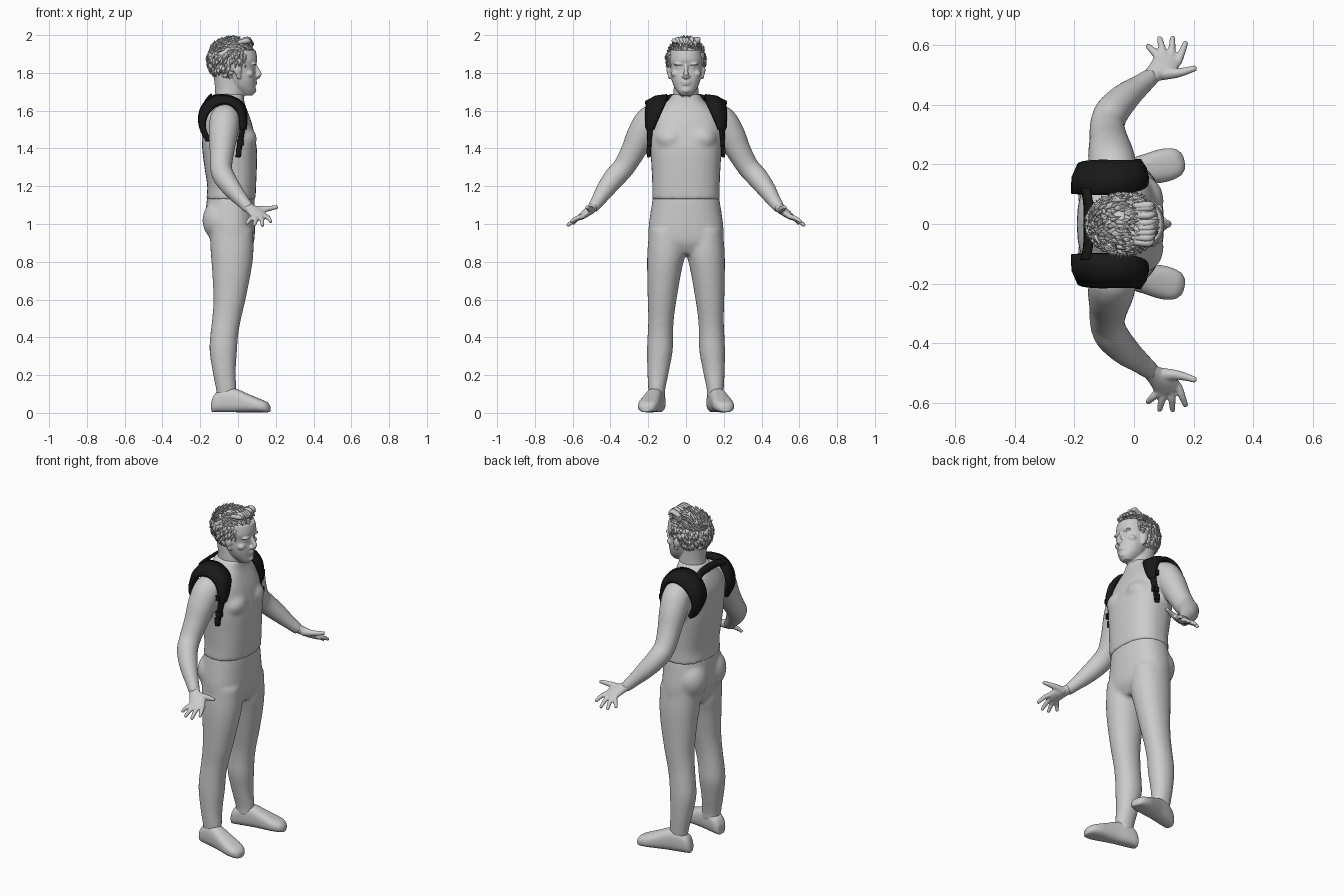
import bpy, bmesh, math, random
from mathutils import Vector, Matrix

if "Cube" in bpy.data.objects:
    bpy.data.objects.remove(bpy.data.objects["Cube"])

random.seed(4)
black = bpy.data.materials.new("black_fabric")
black.diffuse_color = (0.01, 0.01, 0.01, 1)
black.use_nodes = True
black.node_tree.nodes["Principled BSDF"].inputs["Base Color"].default_value = black.diffuse_color


def spline(rows, k=4):
    """Catmull-Rom interpolation of rows of numbers."""
    out = []
    for i in range(len(rows) - 1):
        a, b, c, d = (rows[max(i - 1, 0)], rows[i], rows[i + 1], rows[min(i + 2, len(rows) - 1)])
        for s in range(k):
            t = s / k
            out.append([0.5 * (2 * q + (r - p) * t + (2 * p - 5 * q + 4 * r - w) * t * t
                               + (3 * q - p - 3 * r + w) * t ** 3) for p, q, r, w in zip(a, b, c, d)])
    return out + [list(rows[-1])]


def loft(bm, rings, p=2.0, n=28):
    """Skin closed superellipse rings (centre, u, v) and cap both ends."""
    f = lambda w: math.copysign(abs(w) ** (2 / p), w)
    loops = []
    for c, u, v in rings:
        angs = [2 * math.pi * i / n for i in range(n)]
        loops.append([bm.verts.new(c + u * f(math.cos(a)) + v * f(math.sin(a))) for a in angs])
    for a, b in zip(loops, loops[1:]):
        for i in range(n):
            bm.faces.new((a[i], a[(i + 1) % n], b[(i + 1) % n], b[i]))
    bm.faces.new(loops[0])
    bm.faces.new(loops[-1])


def column(bm, rows, p=2.0, side=1):
    """Upright loft from rows (z, x_back, x_front, y_in, y_out)."""
    loft(bm, [(Vector(((b + f) / 2, side * (i + o) / 2, z)), Vector(((f - b) / 2, 0, 0)),
               Vector((0, (o - i) / 2, 0))) for z, b, f, i, o in spline(rows)], p)


def tube(bm, rows, side=1, n=16):
    """Round tube from rows (x, y, z, radius)."""
    rows = spline(rows)
    pts = [Vector((r[0], side * r[1], r[2])) for r in rows]
    rings = []
    for i, c in enumerate(pts):
        t = (pts[min(i + 1, len(pts) - 1)] - pts[max(i - 1, 0)]).normalized()
        u = t.cross(Vector((0.3, 0.1, 1))).normalized()
        rings.append((c, u * rows[i][3], t.cross(u) * rows[i][3]))
    loft(bm, rings, 2, n)


def blob(bm, c, r):
    m = Matrix.Translation(c) @ Matrix.Diagonal((*r, 1))
    bmesh.ops.create_uvsphere(bm, u_segments=24, v_segments=16, radius=1, matrix=m)


def finish(bm, name, voxel=0, iters=4, mat=None):
    bmesh.ops.recalc_face_normals(bm, faces=bm.faces[:])
    me = bpy.data.meshes.new(name)
    bm.to_mesh(me)
    bm.free()
    ob = bpy.data.objects.new(name, me)
    bpy.context.collection.objects.link(ob)
    for f in me.polygons:
        f.use_smooth = True
    if voxel:
        r = ob.modifiers.new("blend", 'REMESH')
        r.mode, r.voxel_size, r.use_smooth_shade = 'VOXEL', voxel, True
        s = ob.modifiers.new("soften", 'SMOOTH')
        s.factor, s.iterations = 0.5, iters
    if mat:
        me.materials.append(mat)
    return ob


def ribbon(name, rows, thick):
    """Flat strap from rows (inner x, y, z, outer x, y, z)."""
    bm = bmesh.new()
    prev = None
    for r in spline(rows, 5):
        a, b = Vector(r[:3]), Vector(r[3:])
        out = Vector((-0.06, (a.y + b.y) / 2 * 0.6, 1.5))
        mid = (a + b) / 2
        mid += (mid - out).normalized() * 0.1 * (b - a).length
        cur = [bm.verts.new(q) for q in (a, mid, b)]
        if prev:
            for i in range(2):
                bm.faces.new((prev[i], prev[i + 1], cur[i + 1], cur[i]))
        prev = cur
    ob = finish(bm, name, mat=black)
    s = ob.modifiers.new("thickness", 'SOLIDIFY')
    s.thickness, s.offset = thick, 0
    return ob


# Trousers: pelvis, buttocks and both legs
bm = bmesh.new()
column(bm, [(.84, -.10, .05, -.12, .12), (.9, -.14, .083, -.19, .19), (.97, -.165, .09, -.199, .199),
            (1.05, -.172, .09, -.19, .19), (1.15, -.163, .088, -.174, .174)], 2.3)
for s in (1, -1):
    blob(bm, (-.1, s * .088, 1.02), (.088, .092, .11))
    column(bm, [(.97, -.15, .08, .02, .195), (.85, -.145, .082, .004, .205), (.75, -.137, .07, .024, .206),
                (.6, -.13, .04, .05, .203), (.5, -.137, .017, .064, .2), (.42, -.146, .002, .068, .203),
                (.33, -.151, -.005, .07, .207), (.22, -.135, -.012, .09, .205),
                (.12, -.116, -.008, .11, .2), (.07, -.11, -.01, .11, .195)], 2.1, s)
finish(bm, "trousers", .011, 6)

# Upper body: torso, chest and both arms
bm = bmesh.new()
column(bm, [(1.13, -.168, .093, -.18, .18), (1.2, -.163, .096, -.179, .179), (1.3, -.178, .1, -.183, .183),
            (1.4, -.19, .1, -.19, .19), (1.5, -.192, .082, -.193, .193), (1.56, -.187, .065, -.182, .182),
            (1.61, -.17, .046, -.145, .145), (1.65, -.15, .033, -.1, .1), (1.69, -.13, .03, -.071, .071)], 2.4)
for s in (1, -1):
    blob(bm, (.025, s * .08, 1.45), (.075, .085, .07))
    tube(bm, [(-.06, .13, 1.56, .07), (-.07, .185, 1.55, .08), (-.078, .235, 1.475, .077),
              (-.085, .28, 1.385, .066), (-.09, .33, 1.3, .059), (-.075, .375, 1.25, .058),
              (-.03, .425, 1.185, .05), (.02, .465, 1.125, .038), (.06, .497, 1.08, .031)], s, 24)
finish(bm, "torso_and_arms", .011, 6)

# Hands with spread fingers
for s, label in ((1, "left"), (-1, "right")):
    bm = bmesh.new()
    spread = Vector((1, -.35 * s, .1)).normalized()
    normal = spread.cross(Vector((.06, .07 * s, -.045))).normalized()
    palm = spline([(.045, .485, 1.095, .032, .026), (.07, .505, 1.078, .034, .024),
                   (.1, .53, 1.058, .045, .022), (.118, .562, 1.034, .046, .015)])
    loft(bm, [(Vector((x, s * y, z)), spread * w, normal * t) for x, y, z, w, t in palm])
    tips = [(.045, .6, 1.0), (.085, .628, .99), (.13, .63, .99), (.175, .613, 1.01)]
    for k, (x, y, z) in zip((-.036, -.012, .012, .035), tips):
        b = (.114 + k * .94, .553 - k * .33, 1.038 + k * .09)
        m = ((b[0] + x) / 2, (b[1] + y) / 2, (b[2] + z) / 2 + .006)
        tube(bm, [(*b, .014), (*m, .0125), (x, y, z, .009)], s, 12)
    tube(bm, [(.085, .505, 1.072, .024), (.15, .508, 1.08, .016), (.21, .525, 1.09, .010)], s, 12)
    finish(bm, label + "_hand", .005, 4)

# Shoes, toes turned slightly out
for s, label in ((1, "left"), (-1, "right")):
    bm = bmesh.new()
    shoe = spline([(0, .028, .06), (.02, .04, .1), (.07, .046, .128), (.13, .047, .125), (.19, .052, .1),
                   (.25, .056, .075), (.295, .045, .056), (.315, .02, .036)])
    ax = Vector((.975, .225 * s, 0))
    lat = Vector((-.225 * s, .975, 0))
    loft(bm, [(Vector((-.138, .142 * s, h / 2 + .003)) + ax * d, lat * w, Vector((0, 0, h / 2)))
              for d, w, h in shoe], 2.6)
    finish(bm, label + "_shoe", .007, 3)

# Head: neck, skull, jaw and facial features
bm = bmesh.new()
column(bm, [(1.6, -.135, .02, -.075, .075), (1.66, -.122, .03, -.068, .068),
            (1.72, -.122, .03, -.065, .065), (1.79, -.13, .0, -.065, .065)])
column(bm, [(1.68, .02, .075, -.028, .028), (1.7, -.01, .09, -.046, .046), (1.73, -.04, .092, -.065, .065),
            (1.77, -.06, .095, -.078, .078), (1.83, -.08, .09, -.085, .085),
            (1.87, -.1, .102, -.089, .089), (1.92, -.1, .094, -.083, .083)], 2.2)
blob(bm, (-.032, 0, 1.865), (.122, .093, .115))
tube(bm, [(.085, 0, 1.85, .010), (.1, 0, 1.82, .011), (.113, 0, 1.79, .014), (.095, 0, 1.775, .012)])
blob(bm, (.09, 0, 1.753), (.013, .027, .006))
blob(bm, (.088, 0, 1.741), (.013, .024, .007))
blob(bm, (.08, 0, 1.708), (.018, .025, .016))
for s in (1, -1):
    blob(bm, (.098, s * .014, 1.783), (.013, .009, .008))
    blob(bm, (.082, s * .037, 1.847), (.018, .03, .008))
    blob(bm, (.072, s * .034, 1.828), (.016, .016, .009))
    blob(bm, (.058, s * .055, 1.795), (.025, .024, .02))
    blob(bm, (-.002, s * .091, 1.815), (.021, .012, .028))
    blob(bm, (.004, s * .087, 1.785), (.013, .010, .02))
finish(bm, "head", .005, 3)

# Hair: cropped cap covered in short tufts
C, R = Vector((-.036, 0, 1.868)), Vector((.122, .099, .115))


def hairy(p):
    return (p.z > 1.925 or p.x < -.03 or (p.x < .04 and p.z > 1.85)) and p.z > 1.765


bm = bmesh.new()
blob(bm, C, R)
bmesh.ops.delete(bm, geom=[v for v in bm.verts if not hairy(v.co)], context='VERTS')
for i in range(700):
    d = Vector([random.gauss(0, 1) for _ in range(3)]).normalized()
    p = C + Vector([a * b for a, b in zip(d, R)])
    if not hairy(p):
        continue
    top = max(0, d.z)
    flow = Vector((.9, random.uniform(-.5, .5), .1)) if d.z > .35 else Vector((-.2, random.uniform(-.3, .3), -1))
    flow = (flow - d * flow.dot(d)).normalized()
    go = (flow + d * (.25 + .25 * top)).normalized()
    length = random.uniform(.03, .045)
    m = Matrix.Translation(p + go * length * .3) @ go.to_track_quat('Z', 'Y').to_matrix().to_4x4()
    bmesh.ops.create_cone(bm, segments=5, radius1=.011, radius2=.001, depth=length, cap_ends=True, matrix=m)
for k in range(16):  # raised quiff
    y = -.06 + .12 * k / 15
    tube(bm, [(.0, y, 1.96, .012), (.05, y * 1.05, 1.975 + random.uniform(-.01, .006), .014),
              (.085 - abs(y) * .3, y + .01, 1.945 + random.uniform(-.01, .02), .003)], 1, 6)
finish(bm, "hair")

# Shoulder harness: pads, webbing, buckles and neck band
for s, label in ((1, "left"), (-1, "right")):
    pad = [(-.165, .135, 1.45, -.15, .185, 1.44), (-.2, .105, 1.54, -.18, .195, 1.51),
           (-.185, .1, 1.62, -.165, .205, 1.58), (-.125, .1, 1.672, -.115, .21, 1.63),
           (-.04, .1, 1.67, -.05, .21, 1.64), (.025, .115, 1.63, .0, .21, 1.6),
           (.04, .145, 1.56, .015, .21, 1.54), (.035, .17, 1.5, .015, .205, 1.5)]
    web = [(.035, .175, 1.51, .015, .205, 1.51), (.022, .185, 1.43, .0, .203, 1.43),
           (.012, .19, 1.355, -.012, .202, 1.355)]
    for name, rows, t in (("_shoulder_pad", pad, .022), ("_webbing", web, .008)):
        ribbon(label + name, [(r[0], s * r[1], r[2], r[3], s * r[4], r[5]) for r in rows], t)
    bm = bmesh.new()
    for c, size in (((.013, .197, 1.43), (.035, .02, .03)), ((.004, .2, 1.385), (.03, .016, .035)),
                    ((.015, .208, 1.53), (.022, .02, .03))):
        m = Matrix.Translation((c[0], s * c[1], c[2])) @ Matrix.Diagonal((*size, 1))
        bmesh.ops.create_cube(bm, size=1, matrix=m)
    b = finish(bm, label + "_buckles", mat=black)
    for f in b.data.polygons:
        f.use_smooth = False
ribbon("neck_band", [(-.15, -.12, 1.67, -.175, -.12, 1.645), (-.14, -.06, 1.685, -.165, -.06, 1.655),
                     (-.14, .06, 1.685, -.165, .06, 1.655), (-.15, .12, 1.67, -.175, .12, 1.645)], .012)
